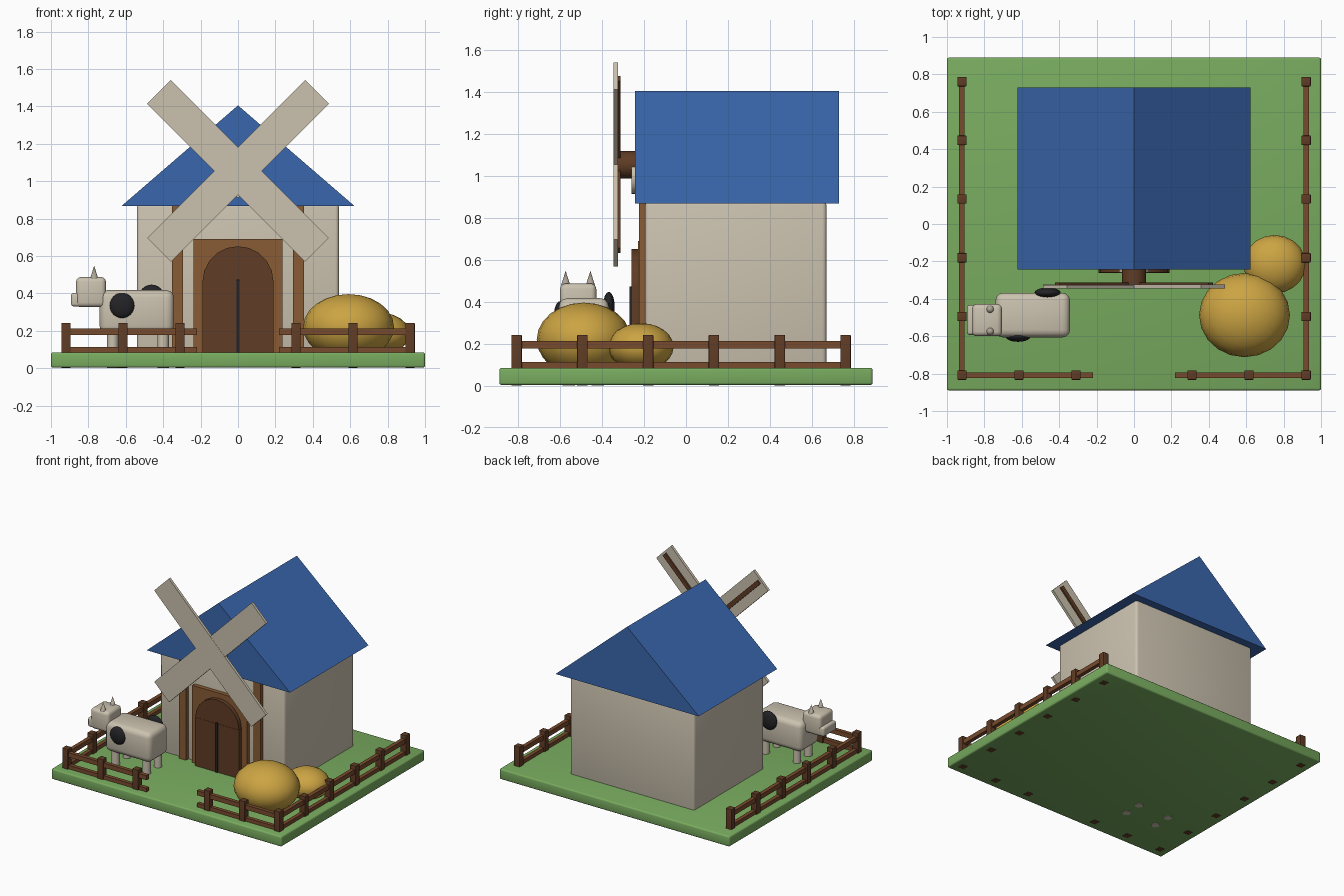
import bpy, bmesh, math
from mathutils import Matrix, Vector

if "Cube" in bpy.data.objects:
    bpy.data.objects.remove(bpy.data.objects["Cube"])


def material(name, rgb):
    m = bpy.data.materials.new(name)
    m.diffuse_color = (*rgb, 1)
    m.use_nodes = True
    m.node_tree.nodes["Principled BSDF"].inputs["Base Color"].default_value = m.diffuse_color
    return m


GREEN = material("grass green", (0.19, 0.41, 0.115))
CREAM = material("cream", (0.60, 0.54, 0.43))
BLUE = material("roof blue", (0.042, 0.135, 0.42))
OAK = material("light wood", (0.25, 0.105, 0.035))
RAIL = material("rail wood", (0.19, 0.07, 0.026))
DARK = material("dark wood", (0.115, 0.045, 0.018))
BLACK = material("black", (0.017, 0.017, 0.019))
STRAW = material("straw yellow", (0.60, 0.37, 0.055))
HORN = material("horn grey", (0.42, 0.37, 0.30))


def finish(name, bm, mat, smooth=True):
    bmesh.ops.recalc_face_normals(bm, faces=bm.faces)
    me = bpy.data.meshes.new(name)
    bm.to_mesh(me)
    bm.free()
    me.materials.append(mat)
    ob = bpy.data.objects.new(name, me)
    bpy.context.collection.objects.link(ob)
    if smooth:
        bpy.ops.object.select_all(action='DESELECT')
        ob.select_set(True)
        bpy.context.view_layer.objects.active = ob
        bpy.ops.object.shade_smooth_by_angle(angle=math.radians(40))
    return ob


def box(name, mat, x, y, z, bevel=0.0, turn=None):
    """Box between (min, max) pairs, optionally turned about the y axis."""
    bm = bmesh.new()
    bmesh.ops.create_cube(bm, size=1)
    for v in bm.verts:
        v.co = Vector([(b + a) / 2 + c * (b - a) for (a, b), c in zip((x, y, z), v.co)])
    if bevel:
        bmesh.ops.bevel(bm, geom=bm.edges[:], offset=bevel, segments=3,
                        profile=0.5, affect='EDGES')
    if turn is not None:
        centre = Vector([sum(p) / 2 for p in (x, y, z)])
        bmesh.ops.rotate(bm, cent=centre, verts=bm.verts, matrix=Matrix.Rotation(turn, 3, 'Y'))
    return finish(name, bm, mat, bool(bevel))


def cylinder(name, mat, centre, r1, r2, depth, along_y=False, sides=16):
    bm = bmesh.new()
    bmesh.ops.create_cone(bm, cap_ends=True, segments=sides, radius1=r1, radius2=r2, depth=depth)
    if along_y:
        bmesh.ops.rotate(bm, verts=bm.verts, matrix=Matrix.Rotation(math.pi / 2, 3, 'X'))
    bmesh.ops.translate(bm, verts=bm.verts, vec=centre)
    return finish(name, bm, mat)


def ball(name, mat, centre, size, u=20, v=12):
    bm = bmesh.new()
    bmesh.ops.create_uvsphere(bm, u_segments=u, v_segments=v, radius=1)
    bmesh.ops.scale(bm, verts=bm.verts, vec=size)
    bmesh.ops.translate(bm, verts=bm.verts, vec=centre)
    return finish(name, bm, mat)


# Ground slab and house walls
box("ground_slab", GREEN, (-1, 1), (-0.89, 0.89), (0.003, 0.085), 0.012)
box("house_walls", CREAM, (-0.54, 0.54), (-0.195, 0.67), (0.05, 0.88), 0.02)

# Gabled roof: triangular profile pulled along y
bm = bmesh.new()
profile = [(-0.622, 0.868), (0.622, 0.868), (0, 1.405)]
face = bm.faces.new([bm.verts.new((x, -0.243, z)) for x, z in profile])
pulled = bmesh.ops.extrude_face_region(bm, geom=[face])["geom"]
bmesh.ops.translate(bm, vec=(0, 0.973, 0),
                    verts=[g for g in pulled if isinstance(g, bmesh.types.BMVert)])
# keep both gable ends closed
ends = {round(f.calc_center_median().y, 2) for f in bm.faces if len(f.verts) == 3}
if -0.24 not in ends:
    bm.faces.new([v for v in bm.verts if v.co.y < 0])
finish("roof", bm, BLUE, False)

# Timber posts, door surround and arched door
for s in (-1, 1):
    a, b = sorted((s * 0.294, s * 0.354))
    box("wall_timber", OAK, (a, b), (-0.225, -0.18), (0.07, 0.868))
box("door_surround", OAK, (-0.238, 0.238), (-0.228, -0.18), (0.07, 0.69))
cylinder("door_arch", DARK, (0, -0.23, 0.462), 0.19, 0.19, 0.06, True, 20)
box("door_panel", DARK, (-0.19, 0.19), (-0.262, -0.2), (0.07, 0.465))
box("door_gap", BLACK, (-0.009, 0.009), (-0.27, -0.25), (0.07, 0.473))

# Gable disc, windmill hub, crossed sails and their spars
cylinder("gable_disc", CREAM, (0, -0.245, 0.993), 0.08, 0.08, 0.03, True, 20)
cylinder("mill_hub", DARK, (0, -0.284, 1.053), 0.065, 0.065, 0.09, True)
for i, s in enumerate((1, -1)):
    turn = s * math.pi / 4
    y = -0.346 + i * 0.001
    box("sail", CREAM, (-0.597, 0.597), (y, y + 0.021), (0.965, 1.145), 0, turn)
    box("sail_spar", DARK, (-0.58, 0.58), (y + 0.02, -0.312), (1.038, 1.072), 0, turn)

# Straw heaps
ball("large_straw_heap", STRAW, (0.591, -0.487, 0.22), (0.243, 0.225, 0.176))
ball("small_straw_heap", STRAW, (0.752, -0.215, 0.185), (0.167, 0.156, 0.113))


# Fence, mirrored left and right with a gap at the front
def post(x, y):
    box("fence_post", DARK, (x - 0.025, x + 0.025), (y - 0.025, y + 0.025), (0, 0.242), 0.004)


for s in (-1, 1):
    for k in range(6):
        post(s * 0.92, -0.808 + k * 0.3138)
    for x in (0.615, 0.31):
        post(s * x, -0.808)
    for z in (0.195, 0.096):
        zz = (z - 0.018, z + 0.018)
        box("side_rail", RAIL, (s * 0.92 - 0.015, s * 0.92 + 0.015), (-0.81, 0.775), zz)
        a, b = sorted((s * 0.218, s * 0.92))
        box("front_rail", RAIL, (a, b), (-0.823, -0.793), zz)

# Cow facing left
box("cow_body", CREAM, (-0.74, -0.342), (-0.606, -0.368), (0.185, 0.417), 0.04)
box("cow_head", CREAM, (-0.866, -0.706), (-0.6, -0.428), (0.326, 0.487), 0.025)
box("cow_snout", CREAM, (-0.893, -0.82), (-0.593, -0.434), (0.33, 0.403), 0.015)
for y in (-0.42, -0.56):
    for x in (-0.67, -0.4):
        cylinder("cow_leg", CREAM, (x, y, 0.11), 0.03, 0.03, 0.22)
for y in (-0.574, -0.456):
    cylinder("cow_horn", HORN, (-0.769, y, 0.513), 0.022, 0, 0.07, False, 12)
ball("cow_spot_front", BLACK, (-0.62, -0.6, 0.335), (0.068, 0.03, 0.068))
ball("cow_spot_back", BLACK, (-0.462, -0.368, 0.375), (0.07, 0.028, 0.072))
